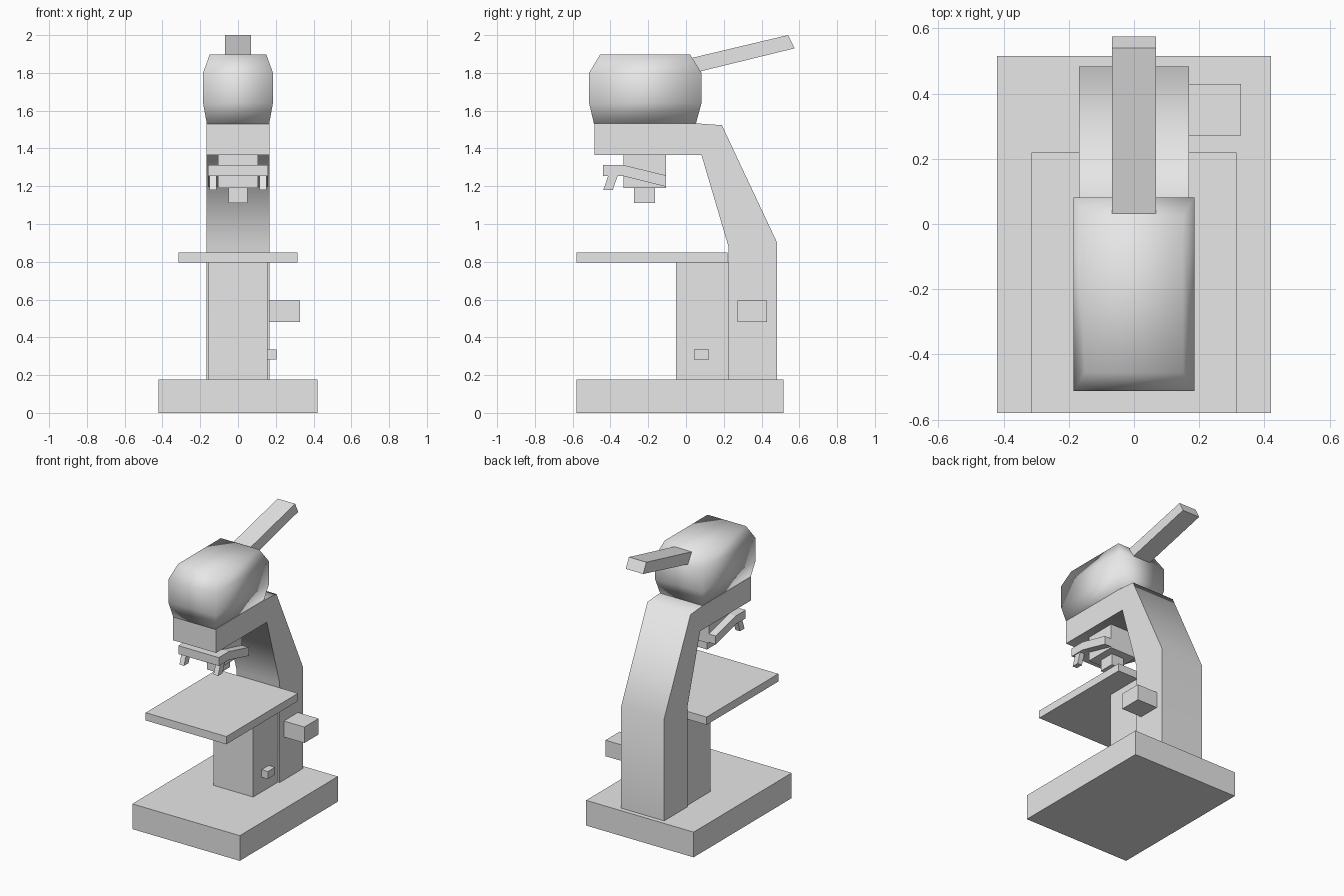
import bpy
import bmesh
from math import radians

cube = bpy.data.objects.get("Cube")
if cube:
    bpy.data.objects.remove(cube, do_unlink=True)

grey = bpy.data.materials.new("light grey")
grey.use_nodes = True
grey.diffuse_color = (0.8, 0.8, 0.8, 1)
grey.node_tree.nodes["Principled BSDF"].inputs["Base Color"].default_value = (0.8, 0.8, 0.8, 1)


def loft(name, rings, smooth=None):
    """Closed solid through matching rings; smooth is the sharp-edge angle."""
    bm = bmesh.new()
    loops = [[bm.verts.new(p) for p in ring] for ring in rings]
    n = len(loops[0])
    bm.faces.new(loops[0])
    bm.faces.new(loops[-1])
    for a, b in zip(loops, loops[1:]):
        for i in range(n):
            j = (i + 1) % n
            bm.faces.new((a[i], a[j], b[j], b[i]))
    bmesh.ops.recalc_face_normals(bm, faces=bm.faces)
    mesh = bpy.data.meshes.new(name)
    bm.to_mesh(mesh)
    bm.free()
    mesh.materials.append(grey)
    obj = bpy.data.objects.new(name, mesh)
    bpy.context.collection.objects.link(obj)
    if smooth:
        bpy.ops.object.select_all(action="DESELECT")
        obj.select_set(True)
        bpy.context.view_layer.objects.active = obj
        bpy.ops.object.shade_smooth_by_angle(angle=radians(smooth))
    return obj


def prism(name, profile, x0, x1, smooth=None):
    """Side profile of (y, z) points extruded from x0 to x1."""
    return loft(name, [[(x, y, z) for y, z in profile] for x in (x0, x1)], smooth)


def box(name, x0, x1, y0, y1, z0, z1):
    return prism(name, [(y0, z0), (y1, z0), (y1, z1), (y0, z1)], x0, x1)


# Foot, column and stage
box("base", -0.42, 0.42, -0.58, 0.515, 0, 0.178)
box("column", -0.155, 0.155, -0.052, 0.23, 0.17, 0.8)
box("stage", -0.315, 0.315, -0.58, 0.22, 0.795, 0.85)

# Bent arm reaching over the stage
prism("arm", [(0.483, 0.17), (0.483, 0.9), (0.19, 1.523), (0.05, 1.533),
              (-0.485, 1.533), (-0.485, 1.365), (0.082, 1.365),
              (0.225, 0.88), (0.225, 0.17)], -0.168, 0.168, 80)

# Rounded head: half width, front, back, height of each ring
head_rings = [(0.165, -0.487, 0.052, 1.53), (0.185, -0.513, 0.082, 1.64),
              (0.185, -0.513, 0.082, 1.8), (0.15, -0.455, 0.022, 1.897)]
loft("head", [[(-w, f, z), (w, f, z), (w, b, z), (-w, b, z)]
              for w, f, b, z in head_rings], 180)

# Tilted eyepiece
prism("eyepiece", [(-0.05, 1.86), (0.54, 2.0), (0.575, 1.93), (-0.03, 1.782)],
      -0.068, 0.068)

# Nosepiece with its bent turret plate and lenses
box("nosepiece", -0.105, 0.105, -0.33, -0.105, 1.19, 1.37)
prism("turret_plate", [(-0.44, 1.312), (-0.33, 1.312), (-0.105, 1.257),
                       (-0.105, 1.197), (-0.33, 1.253), (-0.44, 1.253)],
      -0.158, 0.158)
box("main_lens", -0.05, 0.05, -0.275, -0.163, 1.11, 1.2)
for side, x in (("left", 0.133), ("right", -0.133)):
    prism(side + "_small_lens", [(-0.41, 1.26), (-0.36, 1.26), (-0.388, 1.18),
                                 (-0.438, 1.18)], x - 0.018, x + 0.018)

# Controls on the left side
box("focus_knob", 0.15, 0.328, 0.272, 0.43, 0.482, 0.595)
box("light_switch", 0.14, 0.203, 0.043, 0.123, 0.282, 0.335)
